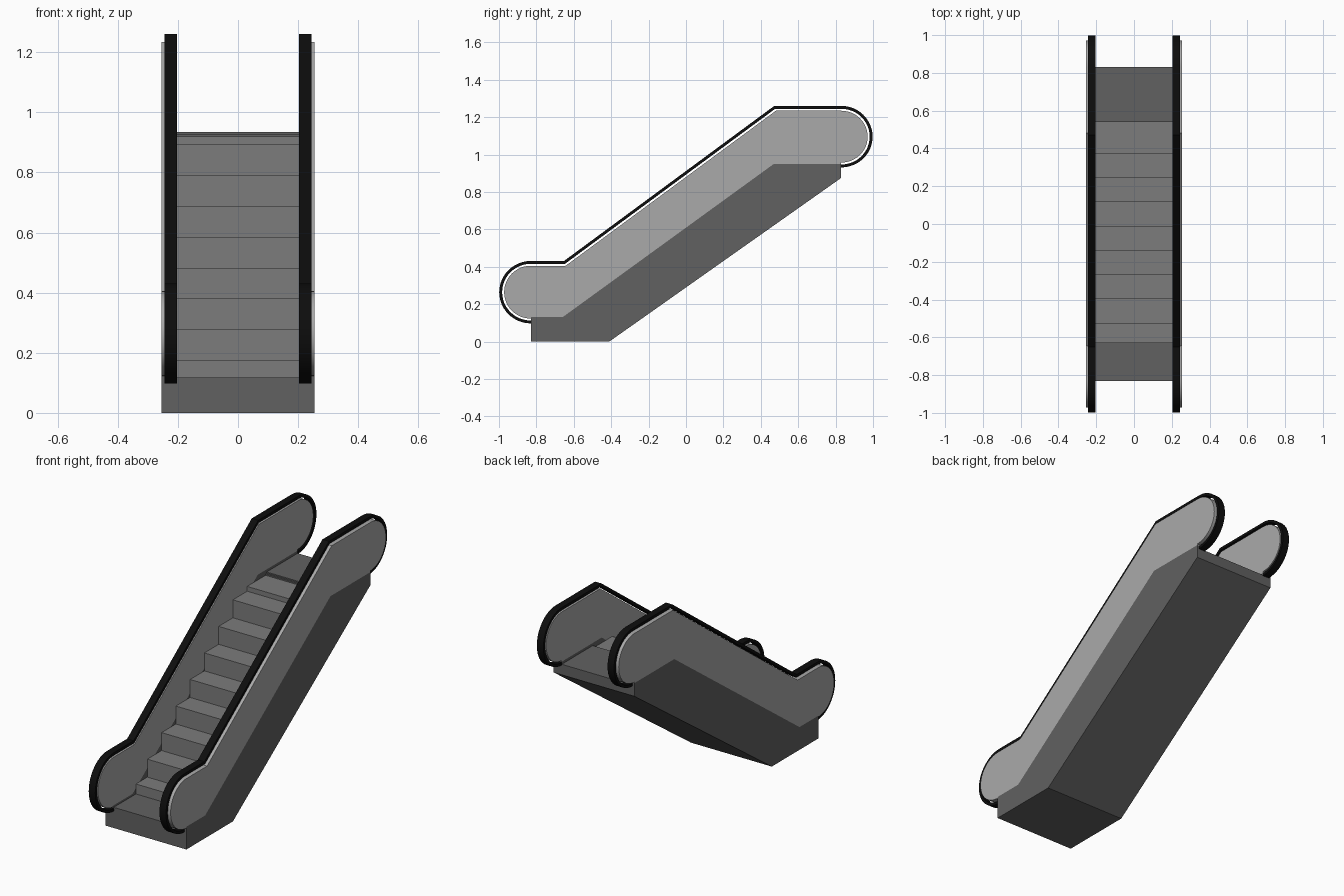
import bpy, bmesh, math

if "Cube" in bpy.data.objects:
    bpy.data.objects.remove(bpy.data.objects["Cube"])

W_IN, W_OUT = 0.204, 0.255


def material(name, v):
    m = bpy.data.materials.new(name)
    m.diffuse_color = (v, v, v, 1)
    m.use_nodes = True
    m.node_tree.nodes["Principled BSDF"].inputs["Base Color"].default_value = m.diffuse_color
    return m


DARK = material("dark_grey", 0.12)
MID = material("mid_grey", 0.2)
LIGHT = material("light_grey", 0.4)
BLACK = material("black_rubber", 0.004)


def extrude(name, profile, x0, x1, mat, mirror=False, smooth=False):
    """Extrude a (y, z) profile along x, optionally mirrored to the other side."""
    bm = bmesh.new()
    face = bm.faces.new([bm.verts.new((x0, y, z)) for y, z in profile])
    ext = bmesh.ops.extrude_face_region(bm, geom=[face])
    verts = [g for g in ext["geom"] if isinstance(g, bmesh.types.BMVert)]
    bmesh.ops.translate(bm, verts=verts, vec=(x1 - x0, 0, 0))
    bmesh.ops.recalc_face_normals(bm, faces=bm.faces)
    me = bpy.data.meshes.new(name)
    bm.to_mesh(me)
    bm.free()
    me.materials.append(mat)
    ob = bpy.data.objects.new(name, me)
    bpy.context.collection.objects.link(ob)
    if mirror:
        ob.modifiers.new("Mirror", "MIRROR")
    if smooth:
        bpy.ops.object.select_all(action='DESELECT')
        ob.select_set(True)
        bpy.context.view_layer.objects.active = ob
        bpy.ops.object.shade_smooth_by_angle(angle=math.radians(30))
    return ob


def outline(d, n=24):
    """Handrail path from bottom end to top end, offset inwards by d."""
    lo, hi = (-0.83, 0.264, 0.167), (0.83, 1.0955, 0.1645)
    shift = 0.327 * d
    pts = []
    for i in range(n + 1):
        a = -math.pi / 2 - math.pi * i / n
        pts.append((lo[0] + (lo[2] - d) * 1.01 * math.cos(a), lo[1] + (lo[2] - d) * math.sin(a)))
    pts += [(-0.652 + shift, lo[1] + lo[2] - d), (0.472 + shift, hi[1] + hi[2] - d)]
    for i in range(n + 1):
        a = math.pi / 2 - math.pi * i / n
        pts.append((hi[0] + (hi[2] - d) * 1.02 * math.cos(a), hi[1] + (hi[2] - d) * math.sin(a)))
    return pts


# Side casings of the truss
extrude("side_casing", [(-0.83, 0), (-0.41, 0), (0.83, 0.875), (0.83, 0.95), (0.47, 0.95),
                        (-0.66, 0.13), (-0.83, 0.13)], W_IN, W_OUT, DARK, mirror=True)

# Central body with both landings
extrude("truss_body", [(-0.83, 0), (-0.41, 0), (0.83, 0.875), (0.83, 0.935), (0.55, 0.935),
                       (0.55, 0.8), (-0.5, 0.08), (-0.63, 0.08), (-0.63, 0.118),
                       (-0.83, 0.118)], -W_IN, W_IN, DARK)

# Balustrade panels
extrude("balustrade_panel", outline(0.026) + [(0.83, 0.95), (0.47, 0.95), (-0.66, 0.13), (-0.825, 0.13)],
        W_IN, W_OUT, LIGHT, mirror=True, smooth=True)

# Handrails
extrude("handrail", outline(0) + outline(0.0155)[::-1], 0.203, 0.244, BLACK, mirror=True, smooth=True)

# Moving steps
fronts = [-0.63] + [-0.527 + 0.1287 * i for i in range(8)]
tops = [0.175 + 0.1025 * i for i in range(8)] + [0.92]
fronts.append(0.54)
for i, z in enumerate(tops):
    y0, y1 = fronts[i], fronts[i + 1]
    extrude(f"step_{i + 1}", [(y0, z - 0.11), (y1, z - 0.11), (y1, z), (y0, z)], -W_IN, W_IN, MID)

# Comb plate in front of the upper landing
extrude("comb_plate", [(0.54, 0.84), (0.55, 0.84), (0.55, 0.928), (0.54, 0.928)], -W_IN, W_IN, DARK)
